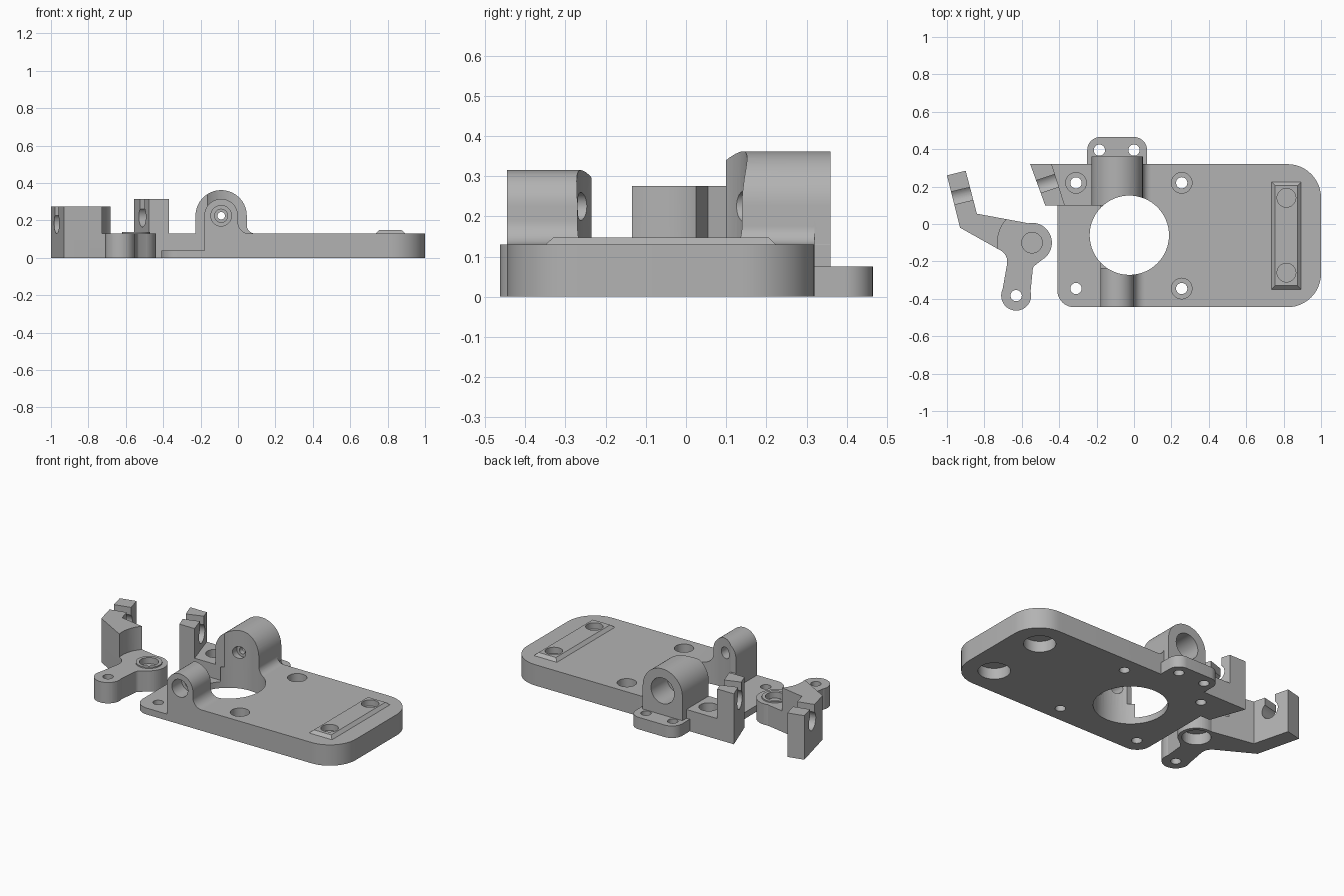
import bpy, bmesh, math
from mathutils import Vector, Matrix

if "Cube" in bpy.data.objects:
    bpy.data.objects.remove(bpy.data.objects["Cube"])

GREY = (0.45, 0.45, 0.45, 1)
grey = bpy.data.materials.new("plain grey")
grey.use_nodes = True
grey.diffuse_color = GREY
grey.node_tree.nodes["Principled BSDF"].inputs["Base Color"].default_value = GREY


def add_object(name, bm):
    bmesh.ops.recalc_face_normals(bm, faces=bm.faces)
    mesh = bpy.data.meshes.new(name)
    bm.to_mesh(mesh)
    bm.free()
    ob = bpy.data.objects.new(name, mesh)
    mesh.materials.append(grey)
    bpy.context.collection.objects.link(ob)
    return ob


def rounded(corners):
    """Outline from (x, y, radius) corners."""
    out = []
    for i, (x, y, r) in enumerate(corners):
        p = Vector((x, y))
        if r == 0:
            out.append(p)
            continue
        a = (Vector(corners[i - 1][:2]) - p).normalized()
        b = (Vector(corners[(i + 1) % len(corners)][:2]) - p).normalized()
        half = a.angle(b) / 2
        centre = p + (a + b).normalized() * (r / math.sin(half))
        start = p + a * (r / math.tan(half)) - centre
        end = p + b * (r / math.tan(half)) - centre
        sweep = math.atan2(start.x * end.y - start.y * end.x, start.dot(end))
        for k in range(13):
            out.append(centre + Matrix.Rotation(sweep * k / 12, 2) @ start)
    return out


def prism(name, outline, lo, hi, along_y=False):
    """Outline in xy raised along z, or outline in xz raised along y."""
    bm = bmesh.new()
    place = (lambda p, t: (p[0], t, p[1])) if along_y else (lambda p, t: (p[0], p[1], t))
    face = bm.faces.new([bm.verts.new(place(p, lo)) for p in outline])
    top = bmesh.ops.extrude_face_region(bm, geom=[face])["geom"]
    step = Vector(place((0, 0), hi - lo))
    bmesh.ops.translate(bm, vec=step, verts=[v for v in top if isinstance(v, bmesh.types.BMVert)])
    return add_object(name, bm)


def disc(x, y, r, lo, hi, along_y=False):
    ring = [(x + r * math.cos(math.tau * k / 64), y + r * math.sin(math.tau * k / 64))
            for k in range(64)]
    return prism("disc", ring, lo, hi, along_y)


def rect(x0, x1, y0, y1):
    return [(x0, y0), (x1, y0), (x1, y1), (x0, y1)]


def arch(name, cx, cz, r, fillet, floor, left_floor, y0, y1):
    """Round-topped boss with a concave foot on its +x side."""
    pts = [(cx + r * math.cos(math.pi * k / 32), cz + r * math.sin(math.pi * k / 32))
           for k in range(33)]
    pts += [(cx - r, left_floor), (cx + r + fillet, left_floor)]
    for k in range(13):
        t = math.pi / 2 * k / 12
        pts.append((cx + r + fillet * (1 - math.sin(t)), floor + fillet * (1 - math.cos(t))))
    return prism(name, pts, y0, y1, True)


def cable_notch(x, y, z, angle):
    """Round seat with a narrower opening above it."""
    seat = disc(0, 0, 0.055, -0.15, 0.15, True)
    slot = prism("slot", rect(-0.035, 0.035, 0, 0.3), -0.16, 0.16, True)
    for ob in (seat, slot):
        ob.data.transform(Matrix.Translation((x, y, z)) @ Matrix.Rotation(angle - math.pi / 2, 4, "Z"))
    return [seat, slot]


def combine(name, body, added, cut):
    body.name = name
    bpy.context.view_layer.objects.active = body
    for parts, operation in ((added, "UNION"), (cut, "DIFFERENCE")):
        for part in parts:
            mod = body.modifiers.new("join", "BOOLEAN")
            mod.operation, mod.object, mod.solver = operation, part, "EXACT"
            bpy.ops.object.modifier_apply(modifier=mod.name)
            bpy.data.objects.remove(part)
    bpy.ops.object.select_all(action="DESELECT")
    body.select_set(True)
    bpy.ops.object.shade_smooth_by_angle(angle=math.radians(30))


# Base plate: thin front-left floor, thick main slab and back-left foot
T = 0.13
floor = prism("floor", rounded([(-0.41, -0.445, 0.09), (0.3, -0.445, 0), (0.3, 0.2, 0),
                                (-0.41, 0.2, 0)]), 0, 0.04)
slab = prism("slab", rounded([(-0.18, -0.445, 0), (1, -0.445, 0.18), (1, 0.32, 0.18),
                              (-0.555, 0.32, 0), (-0.475, 0.1, 0), (-0.18, 0.1, 0)]), 0, T)
post = prism("cable_post", [(-0.555, 0.32), (-0.475, 0.1), (-0.37, 0.1), (-0.44, 0.32)], 0, 0.315)
tab = prism("back_tab", rounded([(-0.25, 0.28, 0), (0.07, 0.28, 0), (0.07, 0.465, 0.07),
                                 (-0.25, 0.465, 0.07)]), 0, 0.075)

# Bosses that carry the cross bore
BX, BZ = -0.09, 0.225
front_boss = arch("front_boss", BX, BZ, 0.09, 0.06, T, 0.01, -0.445, -0.235)
back_boss = arch("back_boss", BX, BZ, 0.137, 0.045, T, 0.06, 0.1, 0.32)
boss_end = arch("boss_end", BX, BZ, 0.137, 0.001, T, 0.06, 0.3, 0.36)

# Raised pad with sloped sides
pad = prism("pad", rect(0.735, 0.895, -0.35, 0.225), 0.1, 0.148)
for v in pad.data.vertices:
    if v.co.z > T:
        v.co.x += 0.02 if v.co.x < 0.8 else -0.02
        v.co.y += 0.02 if v.co.y < 0 else -0.02
    else:
        v.co.z = T - 0.001

# Holes through the plate and bosses
cuts = [disc(-0.025, -0.06, 0.212, -0.1, 0.5)]
for x in (-0.31, 0.255):
    for y in (-0.345, 0.22):
        cuts += [disc(x, y, 0.03, -0.1, 0.2), disc(x, y, 0.055, 0.07, 0.2)]
for x in (-0.185, 0):
    cuts.append(disc(x, 0.395, 0.03, -0.1, 0.1))
for y in (-0.26, 0.14):
    cuts += [disc(0.815, y, 0.092, -0.1, 0.07), disc(0.815, y, 0.05, 0.11, 0.2)]
for r, lo, hi in ((0.055, -0.5, -0.35), (0.035, -0.4, -0.2), (0.037, 0.05, 0.17),
                  (0.02, 0.1, 0.3), (0.08, 0.2, 0.4)):
    cuts.append(disc(BX, BZ, r, lo, hi, True))
cuts += cable_notch(-0.465, 0.215, 0.22, 0.32)
combine("base_plate", slab, [floor, post, tab, front_boss, back_boss, boss_end, pad], cuts)

# Lever: pivot hub, short arm and tall hooked arm
PX, PY = -0.545, -0.1
arms = prism("arms", rounded([(-0.57, 0.005, 0), (-0.84, 0.055, 0), (-0.93, -0.02, 0),
                              (-0.67, -0.165, 0.07), (-0.708, -0.38, 0), (-0.555, -0.38, 0),
                              (-0.54, -0.23, 0.03), (-0.49, -0.19, 0), (PX, PY, 0)]), 0, T)
hub = disc(PX, PY, 0.106, 0, T)
tip = disc(-0.63, -0.383, 0.08, 0, T)
collar = disc(PX, PY, 0.075, 0.1, 0.138)
hook = prism("hook", [(-0.57, 0.005), (-0.84, 0.055), (-0.9, 0.285), (-1, 0.26),
                      (-0.93, -0.02), (-0.68, -0.16)], 0, 0.275)
lever_cuts = [disc(PX, PY, 0.185, T, 0.4), disc(PX, PY, 0.055, 0.1, 0.3),
              disc(PX, PY, 0.083, -0.1, 0.07), disc(-0.63, -0.383, 0.03, -0.1, 0.2)]
lever_cuts += cable_notch(-0.92, 0.15, 0.185, 0.24)
# the tall arm is trimmed around the hub before the collar joins it
combine("hook", hook, [], [lever_cuts.pop(0)])
combine("lever", hook, [arms, hub, tip, collar], lever_cuts)
